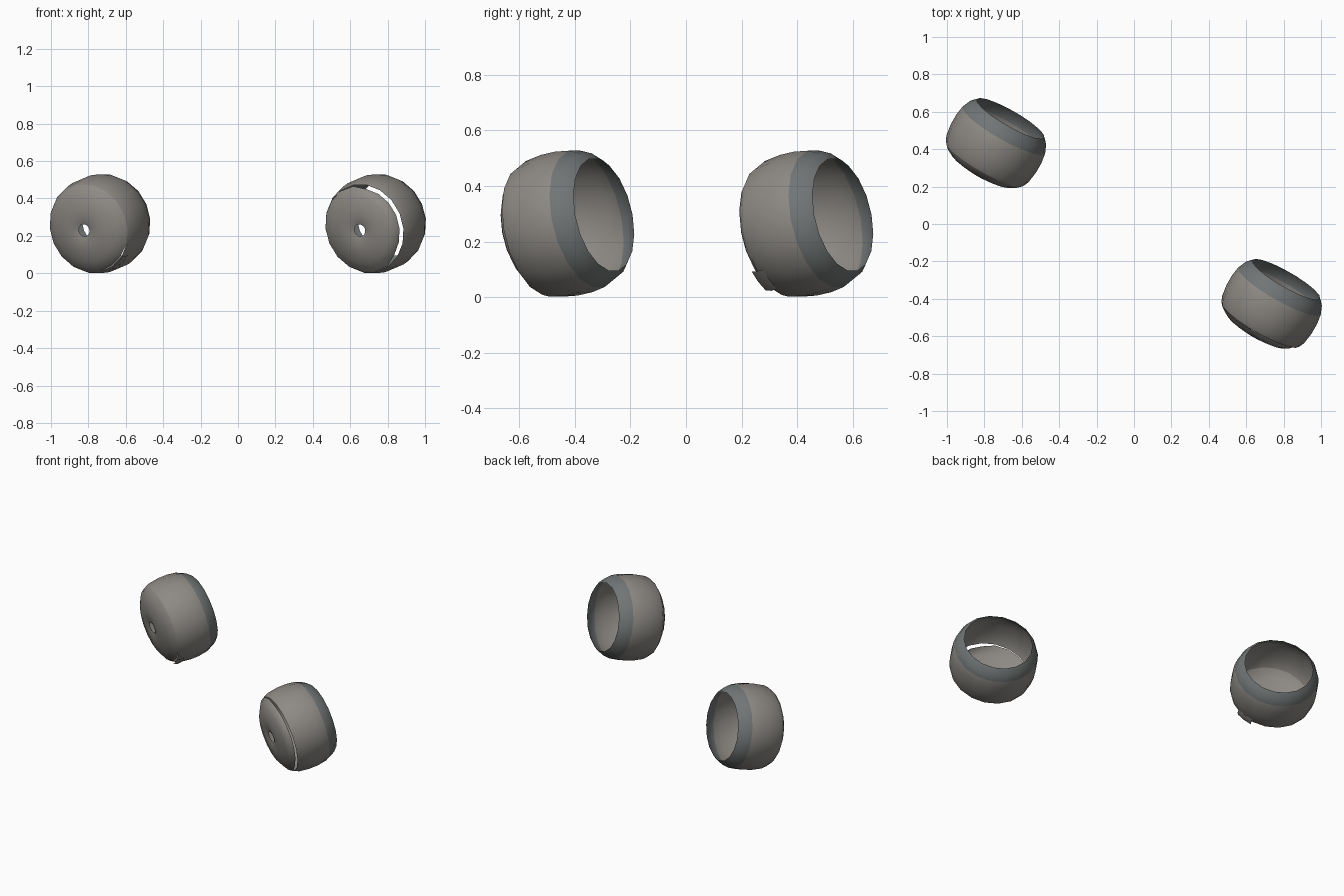
import bpy, bmesh
from math import sin, cos, pi, radians
from mathutils import Matrix, Vector

if "Cube" in bpy.data.objects:
    bpy.data.objects.remove(bpy.data.objects["Cube"])

SIDES = 18
# local frame of a drum: Z = axis towards the open back, Y = up, X = left
AXIS = Vector((0.487, 0.85, 0.2)).normalized()
LEFT = Vector((-AXIS.y, AXIS.x, 0)).normalized()
UP = AXIS.cross(LEFT)
ROT = Matrix((LEFT, UP, AXIS)).transposed().to_4x4()


def material(name, rgb):
    m = bpy.data.materials.new(name)
    m.diffuse_color = (*rgb, 1)
    m.use_nodes = True
    m.node_tree.nodes["Principled BSDF"].inputs["Base Color"].default_value = m.diffuse_color
    return m


# worn metal, and the darker bluish metal near the open back
METAL = material("worn_metal", (0.27, 0.255, 0.235))
DARK = material("dark_metal", (0.165, 0.178, 0.178))


def finish(name, bm, centre):
    bmesh.ops.recalc_face_normals(bm, faces=bm.faces)
    me = bpy.data.meshes.new(name)
    bm.to_mesh(me)
    bm.free()
    me.materials.append(METAL)
    me.materials.append(DARK)
    ob = bpy.data.objects.new(name, me)
    ob.matrix_world = Matrix.Translation(centre) @ ROT
    bpy.context.collection.objects.link(ob)
    for p in me.polygons:
        p.use_smooth = True
    return ob


def revolve(name, profile, centre, rim_pull=None, dark_bands=()):
    """Thin lathed sheet; rim_pull(angle) shrinks the first ring."""
    bm = bmesh.new()
    rings = []
    for i, (r, t) in enumerate(profile):
        ring = []
        for k in range(SIDES):
            a = 2 * pi * k / SIDES
            rr = r - (rim_pull(a) if rim_pull and i == 0 else 0)
            ring.append(bm.verts.new((rr * cos(a), rr * sin(a), t)))
        rings.append(ring)
    for i, (r0, r1) in enumerate(zip(rings, rings[1:])):
        for k in range(SIDES):
            j = (k + 1) % SIDES
            f = bm.faces.new((r0[k], r0[j], r1[j], r1[k]))
            f.material_index = int(i in dark_bands)
    return finish(name, bm, centre)


def crescent(start, end, depth):
    """Gap opening between two angles in degrees."""
    def pull(a):
        s = (a - radians(start)) / radians(end - start)
        return depth * min(1, 2.2 * sin(pi * s)) if 0 < s < 1 else 0
    return pull


# barrel wall: front edge to open back edge
wall = [(0.240, -0.125), (0.253, -0.095), (0.262, -0.03), (0.262, 0.03),
        (0.254, 0.085), (0.235, 0.13), (0.208, 0.158)]
# domed front cap with a centre hole
cap = [(0.240, -0.125), (0.222, -0.143), (0.18, -0.167), (0.11, -0.183),
       (0.06, -0.184), (0.033, -0.176)]
# the right cap is loose and sits just inside its wall
loose_cap = [(0.238, -0.128), (0.21, -0.148)] + cap[2:]

left_c = Vector((-0.737, 0.43, 0.265))
right_c = Vector((0.737, -0.43, 0.265))
for side, c, profile, pull in (
        ("left", left_c, cap, crescent(218, 242, 0.012)),
        ("right", right_c, loose_cap, crescent(75, 240, 0.02))):
    revolve(side + "_barrel_wall", wall, c, dark_bands=(4, 5))
    revolve(side + "_front_cap", profile, c, pull)

# bent flap of torn sheet at the lower right of the left drum
bm = bmesh.new()
rows = []
for r, t in ((0.256, -0.09), (0.258, -0.115), (0.25, -0.14)):
    rows.append([bm.verts.new((r * cos(radians(a)), r * sin(radians(a)), t))
                 for a in (216, 228, 240)])
for r0, r1 in zip(rows, rows[1:]):
    for k in range(2):
        bm.faces.new((r0[k], r0[k + 1], r1[k + 1], r1[k]))
finish("torn_flap", bm, left_c)
